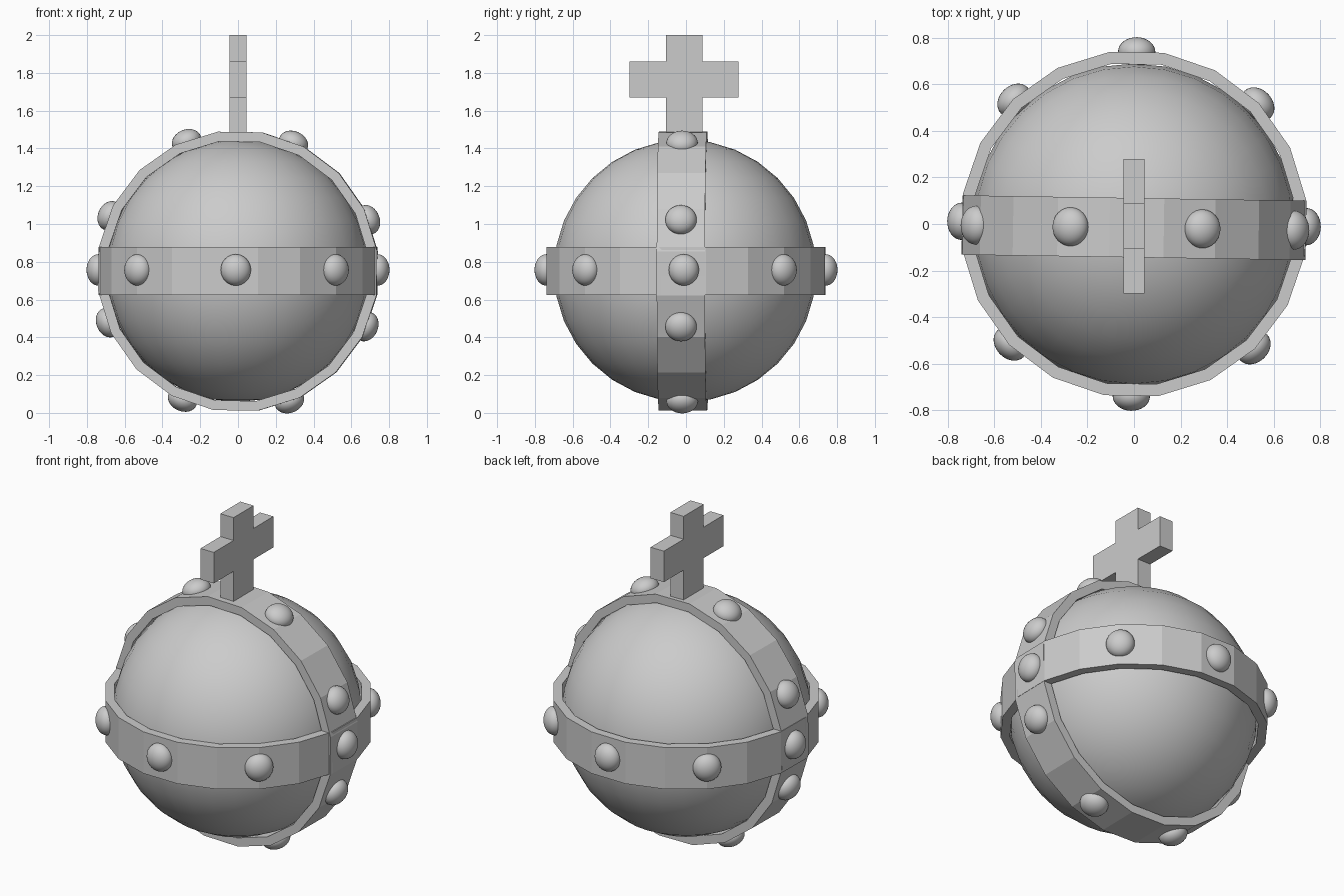
import bpy, bmesh, math
from mathutils import Matrix, Vector

if "Cube" in bpy.data.objects:
    bpy.data.objects.remove(bpy.data.objects["Cube"])

CENTRE = Vector((0, -0.005, 0.752))
TILT = math.radians(-0.9)      # slight twist of the bands
GEMS = 8


def add_object(name, bm, smooth=False):
    bmesh.ops.recalc_face_normals(bm, faces=bm.faces)
    for f in bm.faces:
        f.smooth = smooth
    me = bpy.data.meshes.new(name)
    bm.to_mesh(me)
    bm.free()
    ob = bpy.data.objects.new(name, me)
    bpy.context.collection.objects.link(ob)
    return ob


def band(name, matrix, sides=20, outer=0.746, inner=0.694, half=0.1275):
    """Faceted ring with a rectangular section, flats facing the axes."""
    bm = bmesh.new()
    section = [(outer, -half), (outer, half), (inner, half), (inner, -half)]
    loops = []
    for i in range(sides):
        a = 2 * math.pi * (i + 0.5) / sides
        loops.append([bm.verts.new((r * math.cos(a), r * math.sin(a), z)) for r, z in section])
    for i in range(sides):
        p, q = loops[i], loops[(i + 1) % sides]
        for k in range(4):
            j = (k + 1) % 4
            bm.faces.new((p[k], q[k], q[j], p[j]))
    bm.transform(matrix)
    return add_object(name, bm)


def gem_ring(name, matrix, start):
    """Flattened studs spaced evenly round a band."""
    bm = bmesh.new()
    for i in range(GEMS):
        a = start + 2 * math.pi * i / GEMS
        m = (matrix @ Matrix.Rotation(a, 4, 'Z') @ Matrix.Translation((0.74, 0, 0))
             @ Matrix.Diagonal((0.062, 0.08, 0.083, 1)))
        bmesh.ops.create_uvsphere(bm, u_segments=32, v_segments=16, radius=1, matrix=m)
    return add_object(name, bm, True)


# Ball
bm = bmesh.new()
bmesh.ops.create_uvsphere(bm, u_segments=32, v_segments=16, radius=0.694,
                          matrix=Matrix.Translation(CENTRE))
add_object("ball", bm, True)

# Bands and their studs: one level, one upright
twist = Matrix.Rotation(TILT, 4, 'Z')
level = Matrix.Translation(CENTRE + Vector((0, 0.005, 0))) @ twist
upright = (Matrix.Translation((0, -0.016, 0.75)) @ twist
           @ Matrix.Rotation(math.pi / 2, 4, 'X') @ twist)
band("level_band", level)
band("upright_band", upright)
gem_ring("level_studs", Matrix.Translation((0, 0, 0.005)) @ level, 0)
gem_ring("upright_studs", upright, math.pi / GEMS)

# Cross on top: outline in the yz plane, mirrored and extruded along x
half = [(0.097, 1.45), (0.097, 1.67), (0.289, 1.67), (0.289, 1.86), (0.097, 1.86), (0.097, 2.0)]
outline = half + [(-y, z) for y, z in reversed(half)]
bm = bmesh.new()
face = bm.faces.new([bm.verts.new((-0.045, y - 0.01, z)) for y, z in outline])
ext = bmesh.ops.extrude_face_region(bm, geom=[face], use_keep_orig=True)
bmesh.ops.translate(bm, vec=(0.09, 0, 0),
                    verts=[g for g in ext["geom"] if isinstance(g, bmesh.types.BMVert)])
add_object("cross", bm)
